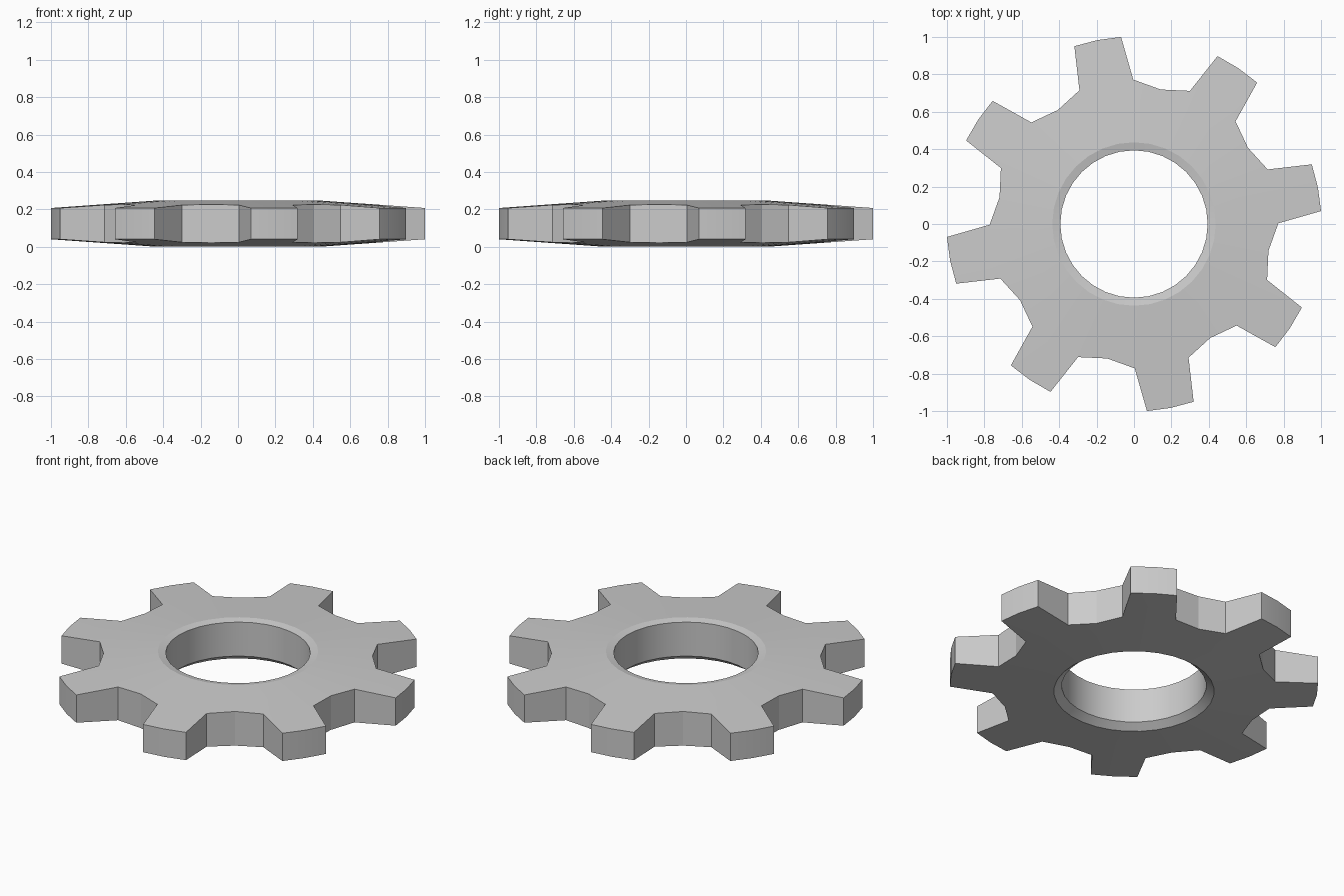
import bpy, bmesh, math

if "Cube" in bpy.data.objects:
    bpy.data.objects.remove(bpy.data.objects["Cube"])

TEETH = 8
CENTRE = math.radians(11.25)          # direction of the first tooth
STEP = 2 * math.pi / TEETH

# One tooth outline: (angle from the valley middle in degrees, radius)
OUTLINE = [(0, 0.733), (11.55, 0.772), (15.2, 1.0025), (22.5, 1.0025),
           (29.8, 1.0025), (33.45, 0.772)]
N_HOLE = 4                            # hole segments per tooth
R_HOLE, R_RIM = 0.394, 0.437
# z limits (bottom, top)
Z_HOLE, Z_RIM, Z_TIP = (0.034, 0.238), (0.0, 0.247), (0.04, 0.207)

bm = bmesh.new()


def face_z(r, side):
    """Height of the gently tapering top or bottom face at radius r."""
    t = (r - R_RIM) / (1.0025 - R_RIM)
    return Z_RIM[side] + (Z_TIP[side] - Z_RIM[side]) * t


def ring(points):
    """points: (angle offset in degrees, radius, z), repeated per tooth."""
    out = []
    for k in range(TEETH):
        for deg, r, z in points:
            a = CENTRE - STEP / 2 + k * STEP + math.radians(deg)
            out.append(bm.verts.new((r * math.cos(a), r * math.sin(a), z)))
    return out


def bridge(a, b):
    n = len(a)
    for i in range(n):
        bm.faces.new((a[i], a[(i + 1) % n], b[(i + 1) % n], b[i]))


hole_angles = [i * 45 / N_HOLE for i in range(N_HOLE)]
hole, rim, outer = [], [], []
for s in (0, 1):
    hole.append(ring([(d, R_HOLE, Z_HOLE[s]) for d in hole_angles]))
    rim.append(ring([(d, R_RIM, Z_RIM[s]) for d in hole_angles]))
    outer.append(ring([(d, r, face_z(r, s)) for d, r in OUTLINE]))

# Side wall, bore and bore chamfers
bridge(outer[0], outer[1])
bridge(hole[0], hole[1])
for s in (0, 1):
    bridge(rim[s], hole[s])

# Top and bottom faces, one tooth sector at a time
for s in (0, 1):
    for k in range(TEETH):
        i = [rim[s][(k * N_HOLE + j) % len(rim[s])] for j in range(N_HOLE + 1)]
        o = [outer[s][(k * 6 + j) % len(outer[s])] for j in range(7)]
        for f in ((i[0], o[0], o[1], i[1]), (i[1], o[1], o[2]),
                  (i[1], o[2], o[3], i[2]), (i[2], o[3], o[4], i[3]),
                  (i[3], o[4], o[5]), (i[3], o[5], o[6], i[4])):
            bm.faces.new(f)

bmesh.ops.recalc_face_normals(bm, faces=bm.faces)
mesh = bpy.data.meshes.new("gear_wheel")
bm.to_mesh(mesh)
bm.free()
gear = bpy.data.objects.new("gear_wheel", mesh)
bpy.context.collection.objects.link(gear)

# Soft top and bottom, crisp tooth edges
bpy.context.view_layer.objects.active = gear
gear.select_set(True)
bpy.ops.object.shade_smooth_by_angle(angle=math.radians(15))
